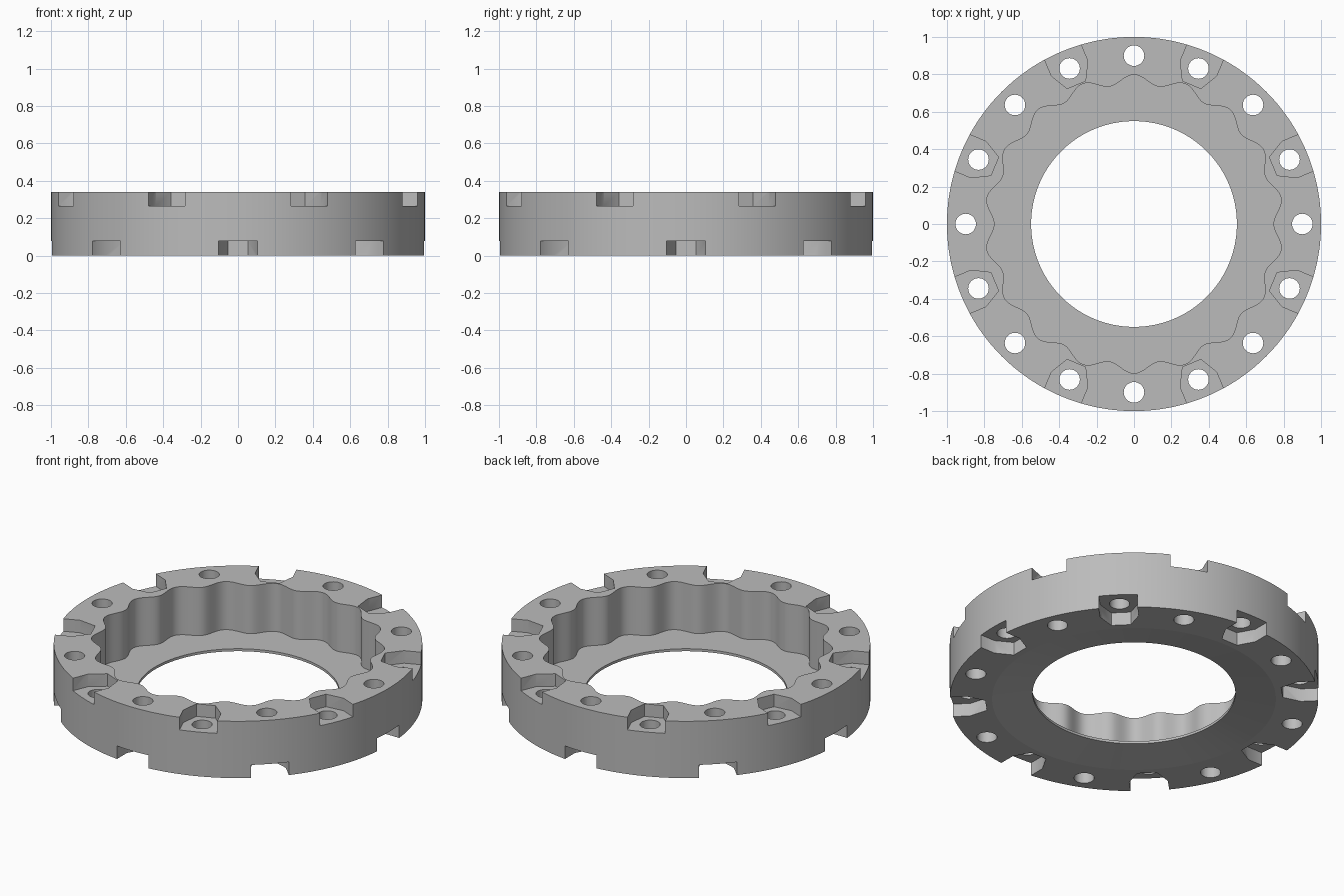
import bpy, bmesh
from math import cos, sin, pi, tau

cube = bpy.data.objects.get("Cube")
if cube:
    bpy.data.objects.remove(cube, do_unlink=True)

HEIGHT = 0.34
BOLT_R = 0.9      # bolt circle radius
BOLTS = 16
SEGMENTS = 360
LOBES = 18

grey = bpy.data.materials.new("plain grey")
grey.use_nodes = True
colour = (0.5, 0.5, 0.5, 1)
grey.diffuse_color = colour
grey.node_tree.nodes["Principled BSDF"].inputs["Base Color"].default_value = colour


def make_object(name, bm):
    bmesh.ops.recalc_face_normals(bm, faces=bm.faces)
    mesh = bpy.data.meshes.new(name)
    bm.to_mesh(mesh)
    bm.free()
    mesh.materials.append(grey)
    obj = bpy.data.objects.new(name, mesh)
    bpy.context.collection.objects.link(obj)
    return obj


def prism(bm, points, z0, z1):
    """Closed prism over a flat outline."""
    low = [bm.verts.new((x, y, z0)) for x, y in points]
    high = [bm.verts.new((x, y, z1)) for x, y in points]
    bm.faces.new(low)
    bm.faces.new(high)
    for i in range(len(points)):
        j = (i + 1) % len(points)
        bm.faces.new((low[i], low[j], high[j], high[i]))


def cut(target, cutter):
    cutter.hide_render = True
    mod = target.modifiers.new("cut", 'BOOLEAN')
    mod.operation = 'DIFFERENCE'
    mod.solver = 'EXACT'
    mod.object = cutter
    bpy.context.view_layer.objects.active = target
    bpy.ops.object.modifier_apply(modifier=mod.name)
    bpy.data.objects.remove(cutter, do_unlink=True)


def lobed(a):
    return 0.772 + 0.026 * cos(LOBES * (a - pi / 2))


# Ring body: closed profile swept round, with a lobed inner wall and dished base
profile = [(0.55, 0.037), (0.77, 0), (1, 0), (1, HEIGHT),
           (lobed, HEIGHT), (lobed, 0.052), (0.55, 0.052)]
bm = bmesh.new()
rings = []
for r, z in profile:
    ring = []
    for i in range(SEGMENTS):
        a = tau * i / SEGMENTS
        rad = r(a) if callable(r) else r
        ring.append(bm.verts.new((rad * cos(a), rad * sin(a), z)))
    rings.append(ring)
for k, ring in enumerate(rings):
    following = rings[(k + 1) % len(rings)]
    for i in range(SEGMENTS):
        j = (i + 1) % SEGMENTS
        bm.faces.new((ring[i], ring[j], following[j], following[i]))
body = make_object("lobed_ring_housing", bm)

# Nut pockets: half-hexagon slots open to the rim, alternating bottom and top
outline = [(-0.094, 0.053), (-0.094, -0.053), (0, -0.105),
           (0.2, -0.105), (0.2, 0.105), (0, 0.105)]
bm = bmesh.new()
for i in range(BOLTS):
    a = tau * i / BOLTS
    points = [((BOLT_R + u) * cos(a) - t * sin(a),
               (BOLT_R + u) * sin(a) + t * cos(a)) for u, t in outline]
    if i % 2:
        prism(bm, points, 0.265, HEIGHT + 0.1)
    else:
        prism(bm, points, -0.1, 0.078)
cut(body, make_object("nut_pocket_cutter", bm))

# Bolt holes right through the rim
bm = bmesh.new()
for i in range(BOLTS):
    a = tau * i / BOLTS
    points = [(BOLT_R * cos(a) + 0.055 * cos(tau * k / 32),
               BOLT_R * sin(a) + 0.055 * sin(tau * k / 32)) for k in range(32)]
    prism(bm, points, -0.1, HEIGHT + 0.1)
cut(body, make_object("bolt_hole_cutter", bm))

# Smooth curved walls, sharp rims
bpy.ops.object.select_all(action='DESELECT')
body.select_set(True)
bpy.context.view_layer.objects.active = body
bpy.ops.object.shade_smooth_by_angle(angle=pi / 6)
# Keep the shallow dish crisp against the flat base
for poly in body.data.polygons:
    if abs(poly.normal.z) > 0.9:
        poly.use_smooth = False
